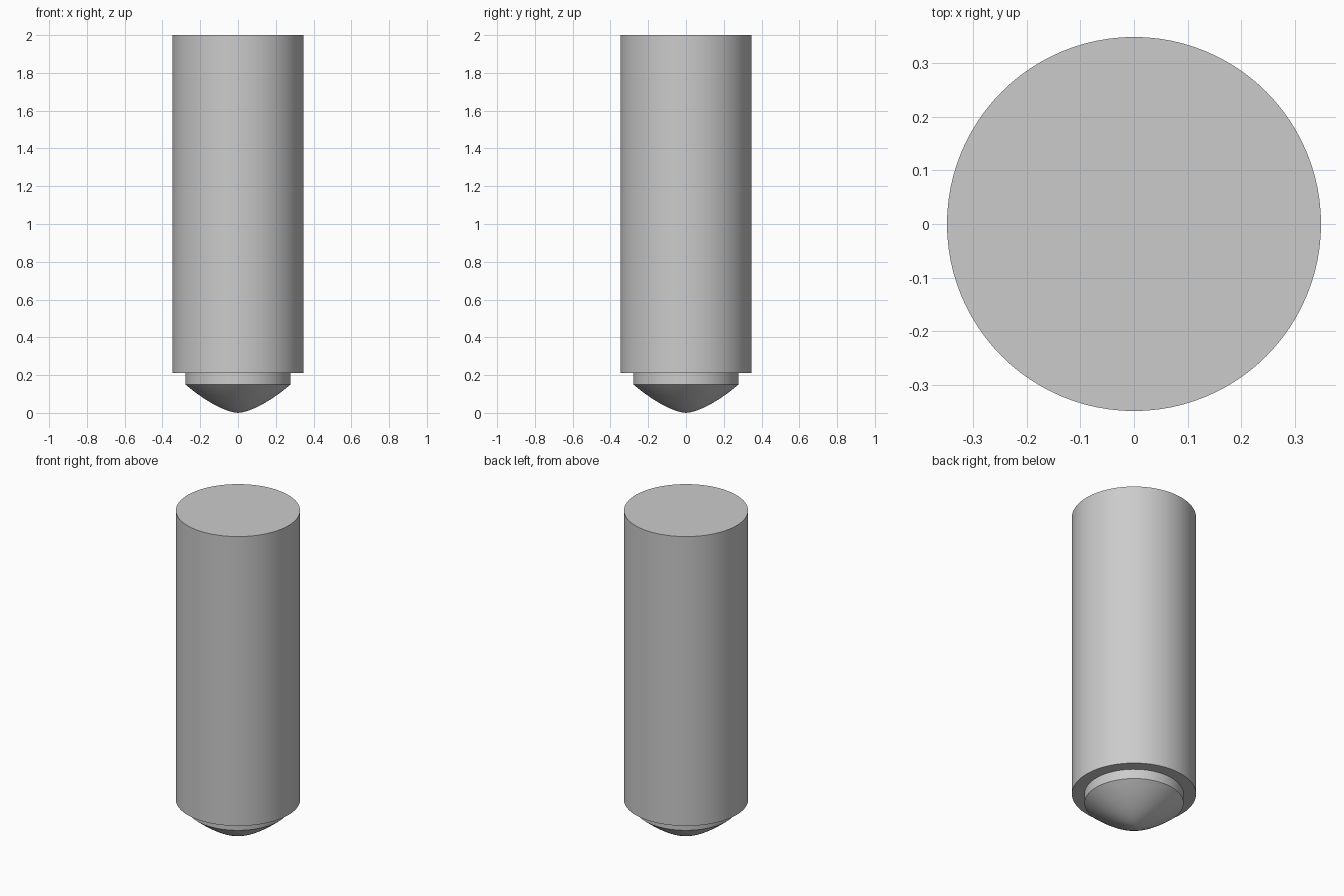
import bpy
import bmesh
import math

cube = bpy.data.objects.get("Cube")
if cube:
    bpy.data.objects.remove(cube, do_unlink=True)

SEGMENTS = 96
BODY_R, NECK_R = 0.348, 0.278
TOP_Z, BODY_Z, NECK_Z = 2.0, 0.21, 0.15

grey = bpy.data.materials.new("light_grey")
grey.use_nodes = True
colour = (0.6, 0.6, 0.6, 1)
grey.diffuse_color = colour
grey.node_tree.nodes["Principled BSDF"].inputs["Base Color"].default_value = colour


def lathe(name, profile):
    """Revolve (radius, height) points around the z axis."""
    bm = bmesh.new()
    verts = [bm.verts.new((r, 0, z)) for r, z in profile]
    edges = [bm.edges.new(pair) for pair in zip(verts, verts[1:])]
    bmesh.ops.spin(bm, geom=verts + edges, cent=(0, 0, 0), axis=(0, 0, 1),
                   angle=math.tau, steps=SEGMENTS, use_merge=True)
    bmesh.ops.remove_doubles(bm, verts=bm.verts, dist=1e-5)
    bmesh.ops.recalc_face_normals(bm, faces=bm.faces)
    # Profiles run upward and inward, so the highest or outermost face must look out
    face = max(bm.faces, key=lambda f: f.calc_center_median().xy.length)
    centre = face.calc_center_median()
    if face.normal.x * centre.x + face.normal.y * centre.y < 0:
        bmesh.ops.reverse_faces(bm, faces=bm.faces)
    mesh = bpy.data.meshes.new(name)
    bm.to_mesh(mesh)
    bm.free()
    mesh.materials.append(grey)
    obj = bpy.data.objects.new(name, mesh)
    bpy.context.collection.objects.link(obj)
    bpy.ops.object.select_all(action="DESELECT")
    obj.select_set(True)
    bpy.context.view_layer.objects.active = obj
    bpy.ops.object.shade_smooth_by_angle(angle=math.radians(30))
    return obj


# Main cylinder with a flat top and a ledge underneath
lathe("body", [(NECK_R, BODY_Z), (BODY_R, BODY_Z), (BODY_R, TOP_Z), (0, TOP_Z)])

# Narrow straight collar below the body
lathe("neck", [(NECK_R, NECK_Z), (NECK_R, BODY_Z)])

# Bulging rounded point at the bottom
STEPS = 16
lathe("tip", [(NECK_R * i / STEPS, NECK_Z * (i / STEPS) ** 1.55)
              for i in range(STEPS + 1)])
